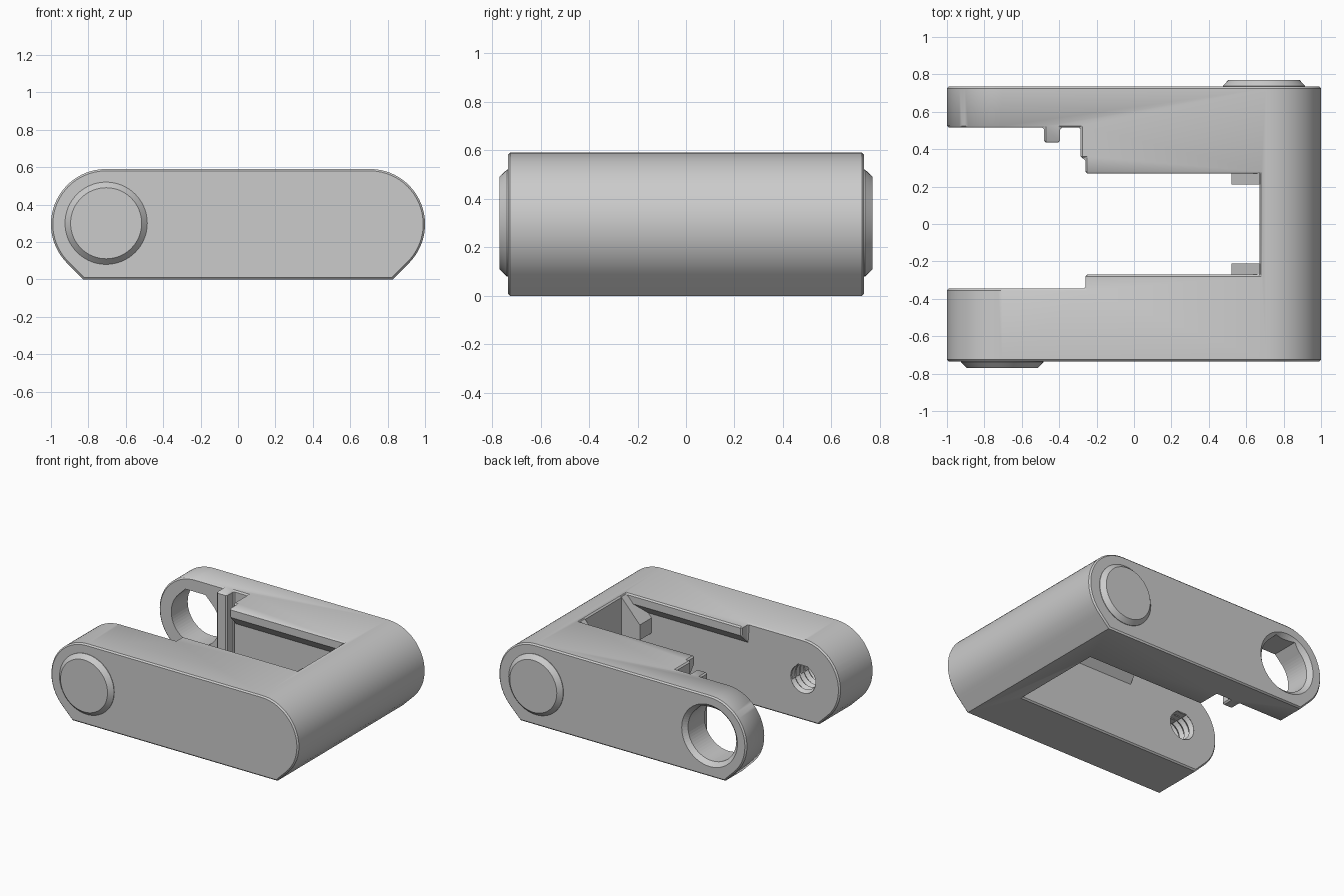
import bpy, bmesh, math
from mathutils import Matrix

cube = bpy.data.objects.get("Cube")
if cube:
    bpy.data.objects.remove(cube, do_unlink=True)

grey = bpy.data.materials.new("plain_grey")
grey.use_nodes = True
GREY = (0.6, 0.6, 0.6, 1)
grey.diffuse_color = GREY
grey.node_tree.nodes["Principled BSDF"].inputs["Base Color"].default_value = GREY

R, CX, HALF = 0.295, 0.705, 0.735
# Maps (profile u, profile v, extrusion) to (x, y, z)
AXES = {"x": lambda u, v, w: (w, u, v),
        "y": lambda u, v, w: (u, w, v),
        "z": lambda u, v, w: (u, v, w)}


def loft(name, axis, rings):
    """Skin a stack of (outline, position) sections along an axis and cap it."""
    bm = bmesh.new()
    loops = [[bm.verts.new(AXES[axis](u, v, w)) for u, v in pts] for pts, w in rings]
    n = len(loops[0])
    for a, b in zip(loops, loops[1:]):
        for i in range(n):
            j = (i + 1) % n
            bm.faces.new((a[i], a[j], b[j], b[i]))
    bm.faces.new(loops[0])
    bm.faces.new(loops[-1])
    bmesh.ops.recalc_face_normals(bm, faces=bm.faces)
    mesh = bpy.data.meshes.new(name)
    bm.to_mesh(mesh)
    bm.free()
    mesh.materials.append(grey)
    ob = bpy.data.objects.new(name, mesh)
    bpy.context.collection.objects.link(ob)
    return ob


def prism(name, axis, pts, lo, hi):
    return loft(name, axis, [(pts, lo), (pts, hi)])


def arc(cx, cz, r, start, end, steps):
    angles = [math.radians(start + (end - start) * i / steps) for i in range(steps + 1)]
    return [(cx + r * math.cos(a), cz + r * math.sin(a)) for a in angles]


def circle(cx, cz, r, steps=64):
    return arc(cx, cz, r, 0, 360, steps)[:-1]


def teardrop(cx, cz, r):
    """Circle with a truncated 45 degree roof."""
    k = r * (math.sqrt(2) - 1)
    return arc(cx, cz, r, 135, 405, 48) + [(cx + k, cz + r), (cx - k, cz + r)]


def cut(target, cutter):
    mod = target.modifiers.new("cut_" + cutter.name, "BOOLEAN")
    mod.operation, mod.solver, mod.object = "DIFFERENCE", "EXACT", cutter
    cutter.hide_render = True
    cutter.hide_set(True)
    cutter.display_type = "WIRE"


def smooth(ob):
    bpy.ops.object.select_all(action="DESELECT")
    ob.select_set(True)
    bpy.context.view_layer.objects.active = ob
    bpy.ops.object.shade_smooth_by_angle(angle=math.radians(25))


# Body: rounded bar with 45 degree flanks running to a flat base
foot = CX + R * (math.sqrt(2) - 1)
outline = (arc(CX, R, R, -45, 90, 32) + arc(-CX, R, R, 90, 225, 32)
           + [(-foot, 0), (foot, 0)])
body = prism("body", "y", outline, -HALF, HALF)

# Opening between the arms, leaving the guide post on the rear arm
plan = [(-1.1, -0.345), (-0.26, -0.345), (-0.26, -0.27), (0.67, -0.27),
        (0.67, 0.27), (-0.26, 0.27), (-0.26, 0.35), (-0.285, 0.35),
        (-0.285, 0.515), (-0.395, 0.515), (-0.395, 0.435), (-0.48, 0.435),
        (-0.48, 0.515), (-1.1, 0.515)]
cut(body, prism("opening_cutter", "z", plan, -0.1, 0.8))

# Undercut below the thin upper lips
under = [(-0.345, -0.1), (0.35, -0.1), (0.35, 0.445), (0.27, 0.525),
         (-0.27, 0.525), (-0.345, 0.45)]
cut(body, prism("undercut_cutter", "x", under, -1.1, 0.67))

# Small edge chamfer
bevel = body.modifiers.new("edge_chamfer", "BEVEL")
bevel.width, bevel.segments = 0.01, 1
bevel.limit_method, bevel.angle_limit = "ANGLE", math.radians(60)

# Pivot hole through the rear arm with a countersunk outer rim
cut(body, prism("pivot_hole_cutter", "y", teardrop(-CX, 0.3, 0.195), 0.4, 0.8))
cut(body, loft("countersink_cutter", "y",
               [(circle(-CX, 0.3, 0.19), 0.70), (circle(-CX, 0.3, 0.235), 0.745)]))

# Threaded blind hole inside the front arm
thread = [(circle(-CX, 0.3, 0.105 if i % 2 else 0.085, 32), -0.325 - 0.025 * i)
          for i in range(12)]
cut(body, loft("thread_cutter", "y", thread))
cut(body, prism("thread_roof_cutter", "y", teardrop(-CX, 0.3, 0.1)[-14:], -0.6, -0.3))

# Raised pivot buttons, one on each outer side
for name, x, side in (("front_button", -CX, -1), ("rear_button", 0.695, 1)):
    button = loft(name, "y", [(circle(x, 0.3, 0.22), side * (HALF - 0.01)),
                              (circle(x, 0.3, 0.22), side * (HALF + 0.004)),
                              (circle(x, 0.3, 0.19), side * 0.77)])
    smooth(button)

# Wedge stops in the inner corners
wedge = [(0.69, 0.585), (0.67, 0.585), (0.52, 0.42), (0.52, 0.31), (0.69, 0.31)]
for name, side in (("front_stop", -1), ("rear_stop", 1)):
    prism(name, "y", wedge, side * 0.21, side * 0.36)

smooth(body)
